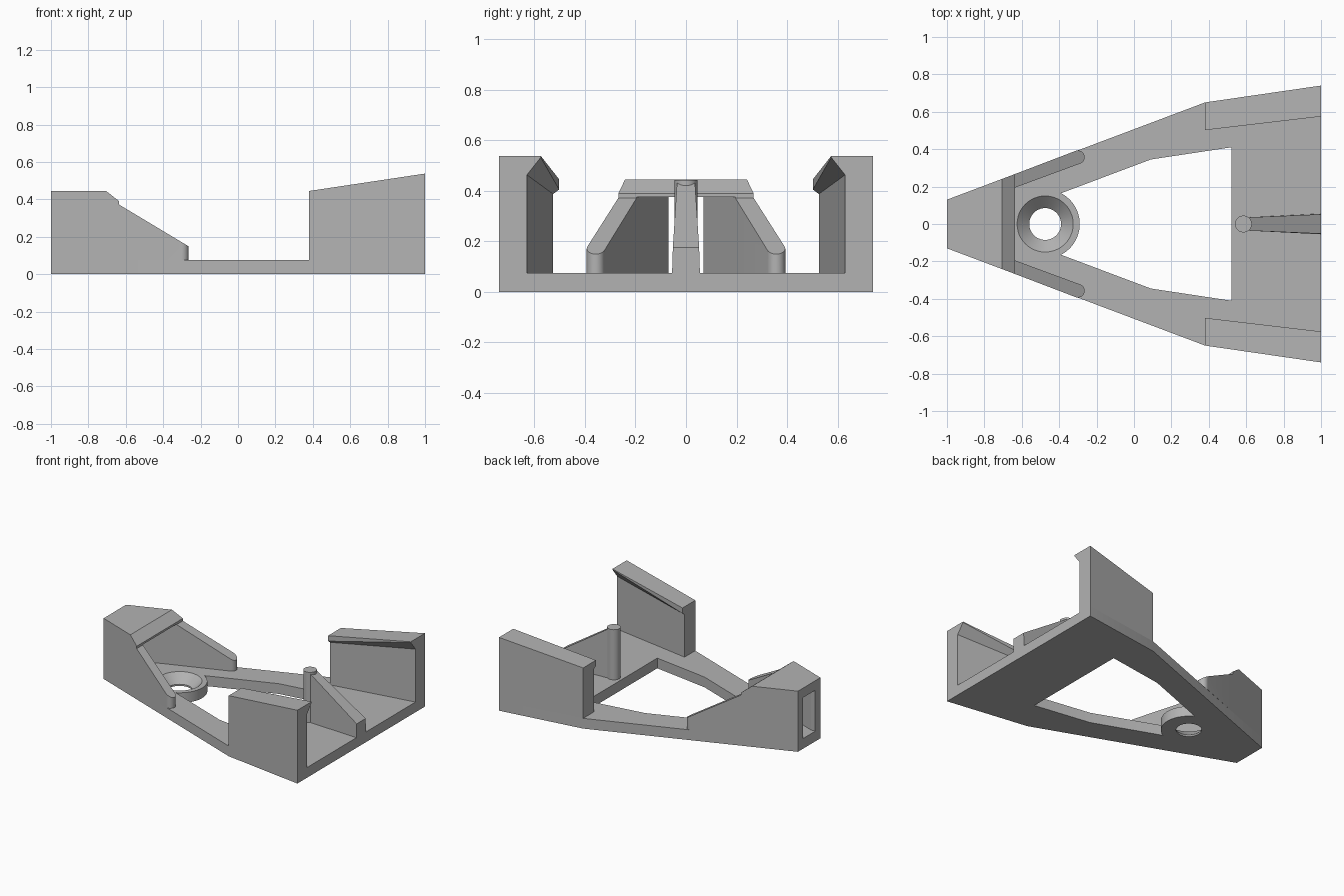
import bpy, bmesh
from math import sin, cos, radians, pi

if "Cube" in bpy.data.objects:
    bpy.data.objects.remove(bpy.data.objects["Cube"], do_unlink=True)

grey = bpy.data.materials.new("plain grey")
grey.use_nodes = True
GREY = (0.45, 0.45, 0.45, 1)
grey.diffuse_color = GREY
grey.node_tree.nodes["Principled BSDF"].inputs["Base Color"].default_value = GREY

FLOOR = 0.075
ROOF = 0.375


def activate(ob):
    bpy.ops.object.select_all(action="DESELECT")
    ob.select_set(True)
    bpy.context.view_layer.objects.active = ob


def loft(name, *loops, mirror=False):
    """Closed solid through matching loops of points, optionally mirrored in y."""
    bm = bmesh.new()
    rings = [[bm.verts.new(p) for p in loop] for loop in loops]
    for a, b in zip(rings, rings[1:]):
        for i in range(len(a)):
            j = (i + 1) % len(a)
            bm.faces.new((a[i], a[j], b[j], b[i]))
    bm.faces.new(rings[0])
    bm.faces.new(rings[-1])
    bmesh.ops.recalc_face_normals(bm, faces=bm.faces)
    me = bpy.data.meshes.new(name)
    bm.to_mesh(me)
    bm.free()
    me.materials.append(grey)
    ob = bpy.data.objects.new(name, me)
    bpy.context.collection.objects.link(ob)
    activate(ob)
    if mirror:
        mod = ob.modifiers.new("mirror", "MIRROR")
        mod.use_axis = (False, True, False)
        bpy.ops.object.modifier_apply(modifier=mod.name)
    return ob


def at(plan, z):
    return [(x, y, z) for x, y in plan]


def prism(name, plan, z0, z1, mirror=False):
    return loft(name, at(plan, z0), at(plan, z1), mirror=mirror)


def arc(x, y, r, start, end, n):
    angles = [radians(start + (end - start) * i / n) for i in range(n + 1)]
    return [(x + r * cos(a), y + r * sin(a)) for a in angles]


def circle(x, y, r, n=48):
    return arc(x, y, r, 0, 360, n)[:-1]


def both_sides(half):
    return half + [(x, -y) for x, y in reversed(half)]


def cut(ob, cutter):
    activate(ob)
    mod = ob.modifiers.new("cut", "BOOLEAN")
    mod.operation = "DIFFERENCE"
    mod.solver = "EXACT"
    mod.object = cutter
    bpy.ops.object.modifier_apply(modifier=mod.name)
    bpy.data.objects.remove(cutter, do_unlink=True)


def smooth(ob):
    activate(ob)
    bpy.ops.object.shade_smooth_by_angle(angle=radians(30))


def edge_y(x):
    """Half width of the tapering nose."""
    return 0.13 + (x + 1) * 0.377


# Base plate with the large opening and the countersunk screw hole
base = prism("base_plate", both_sides([(-1, 0.13), (0.38, 0.65), (1, 0.74)]), 0, FLOOR)
HOLE_X = -0.475
boss_edge = arc(HOLE_X, 0, 0.185, -62.7, 62.7, 24)
opening = boss_edge + both_sides([(0.09, 0.345), (0.52, 0.41)])
cut(base, prism("opening_cutter", opening, -0.1, 0.2))
radii = [(0.085, -0.1), (0.085, 0.012), (0.15, FLOOR), (0.15, 0.2)]
cut(base, loft("screw_cutter", *[at(circle(HOLE_X, 0, r), z) for r, z in radii]))
smooth(base)

# Nose: two cheeks around a through window, closed by a chamfered roof
BACK = -0.635
prism("nose_cheeks", [(-1, 0.13), (BACK, edge_y(BACK)), (BACK, 0.195),
                      (-0.965, 0.07), (-1, 0.07)], FLOOR, ROOF, mirror=True)
roof = [(-1, ROOF), (-1, 0.445), (-0.705, 0.445), (BACK, 0.39), (BACK, ROOF)]
loft("nose_roof", *[[(x, s * edge_y(x), z) for x, z in roof] for s in (-1, 1)])

# Sloping arms with rounded ends
arm = [(BACK, 0.195), (BACK, edge_y(BACK))] + arc(-0.3, 0.357, 0.036, 110.65, -69.35, 16)
arm_top = [(x, y, 0.372 - (x - BACK) * 0.6) for x, y in arm]
smooth(loft("sloping_arms", at(arm, FLOOR), arm_top, mirror=True))

# Tall side walls with an inward lip that tapers along its length
front_end = [(0.65, FLOOR), (0.65, 0.445), (0.502, 0.445), (0.502, 0.405),
             (0.526, 0.387), (0.526, FLOOR)]
rear_end = [(0.74, FLOOR), (0.74, 0.538), (0.575, 0.538), (0.575, 0.532),
            (0.63, 0.463), (0.63, FLOOR)]
loft("side_walls", [(0.38, y, z) for y, z in front_end],
     [(1, y, z) for y, z in rear_end], mirror=True)

# Round post braced by a tapered rib
smooth(prism("post", circle(0.585, 0, 0.045, 32), FLOOR, 0.443))


def rib_end(x, low, high, top):
    return [(x, -low, FLOOR), (x, low, FLOOR), (x, high, top), (x, -high, top)]


loft("post_rib", rib_end(0.6, 0.035, 0.035, 0.44), rib_end(1, 0.055, 0.052, 0.175))
